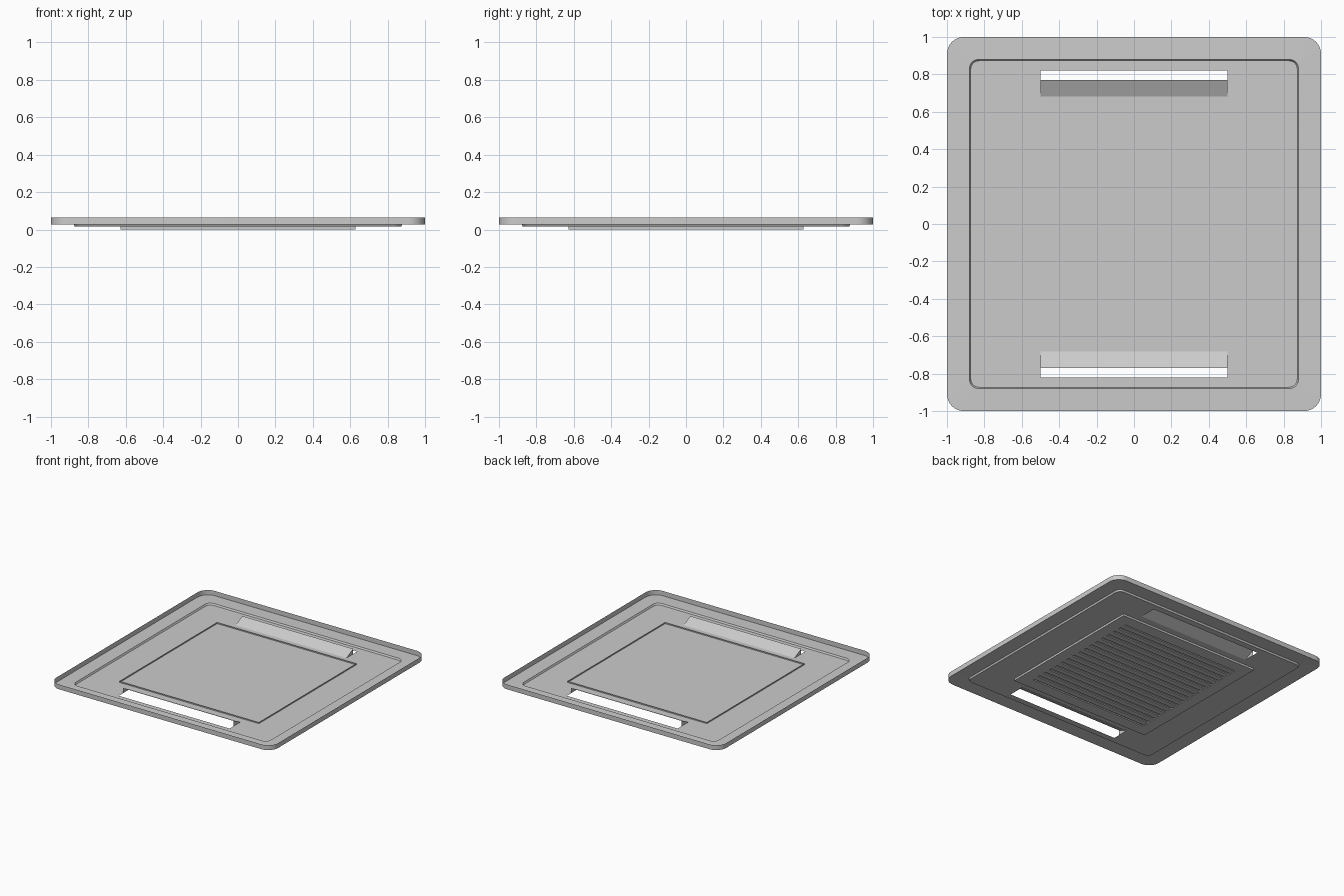
import bpy, bmesh, math

if "Cube" in bpy.data.objects:
    bpy.data.objects.remove(bpy.data.objects["Cube"])


def finish(bm, name, smooth=False):
    me = bpy.data.meshes.new(name)
    bm.to_mesh(me)
    bm.free()
    ob = bpy.data.objects.new(name, me)
    bpy.context.collection.objects.link(ob)
    if smooth:
        bpy.ops.object.select_all(action='DESELECT')
        ob.select_set(True)
        bpy.context.view_layer.objects.active = ob
        bpy.ops.object.shade_smooth_by_angle(angle=math.radians(30))
    return ob


def rounded_loop(bm, half, r, z, seg=8):
    verts = []
    for q, (sx, sy) in enumerate([(1, 1), (-1, 1), (-1, -1), (1, -1)]):
        for i in range(seg + 1):
            a = (q + i / seg) * math.pi / 2
            verts.append(bm.verts.new((sx * (half - r) + r * math.cos(a),
                                       sy * (half - r) + r * math.sin(a), z)))
    return verts


def rect_loop(bm, x0, x1, y0, y1, z):
    return [bm.verts.new((x, y, z)) for x, y in ((x0, y0), (x1, y0), (x1, y1), (x0, y1))]


def bridge(bm, a, b):
    n = len(a)
    for i in range(n):
        j = (i + 1) % n
        bm.faces.new((a[i], a[j], b[j], b[i]))


def edges_of(bm, loop):
    out = []
    for i, v in enumerate(loop):
        w = loop[(i + 1) % len(loop)]
        out.append(bm.edges.get((v, w)) or bm.edges.new((v, w)))
    return out


FLOOR = 0.016
SLOT_X, SLOT_IN, SLOT_OUT = 0.5, 0.683, 0.822

# open tray: outer wall, ring, step, floor with two outlet slots
bm = bmesh.new()
loops = [rounded_loop(bm, *p) for p in ((1.0, 0.09, 0.065), (1.0, 0.09, 0.026),
                                        (0.88, 0.05, 0.029), (0.873, 0.045, FLOOR))]
for a, b in zip(loops, loops[1:]):
    bridge(bm, a, b)
edges = edges_of(bm, loops[-1])
for y0, y1 in ((SLOT_IN, SLOT_OUT), (-SLOT_OUT, -SLOT_IN)):
    edges += edges_of(bm, rect_loop(bm, -SLOT_X, SLOT_X, y0, y1, FLOOR))
bmesh.ops.triangle_fill(bm, use_beauty=True, use_dissolve=False, edges=edges, normal=(0, 0, 1))
bmesh.ops.recalc_face_normals(bm, faces=bm.faces)
finish(bm, "panel_tray", True)

# sloping air guides with triangular ends, one per slot
for s, name in ((1, "air_guide_back"), (-1, "air_guide_front")):
    bm = bmesh.new()
    ends = []
    for x in (-SLOT_X, SLOT_X):
        ends.append([bm.verts.new((x, s * y, z)) for y, z in
                     ((SLOT_IN, FLOOR), (0.77, 0.058), (0.77, FLOOR))])
    (a0, a1, a2), (b0, b1, b2) = ends
    bm.faces.new((a0, b0, b1, a1))
    bm.faces.new((a0, a1, a2))
    bm.faces.new((b0, b2, b1))
    finish(bm, name)

# intake grille: thin upright rim, flat border, recessed bed
P, G, BED = 0.628, 0.53, 0.009
bm = bmesh.new()
loops = [rect_loop(bm, -h, h, -h, h, z) for h, z in
         ((P, 0.026), (P, 0.0), (G, 0.0), (G, BED))]
for a, b in zip(loops, loops[1:]):
    bridge(bm, a, b)
bm.faces.new(loops[-1])
finish(bm, "intake_grille")

# grille slats running along x
bm = bmesh.new()
N = 16
pitch = 2 * G / N
for i in range(N):
    y = -G + pitch * (i + 0.5)
    w = pitch * 0.32
    top = rect_loop(bm, -G, G, y - w, y + w, BED)
    low = rect_loop(bm, -G, G, y - w, y + w, 0.001)
    bridge(bm, top, low)
    bm.faces.new(low)
bmesh.ops.recalc_face_normals(bm, faces=bm.faces)
finish(bm, "grille_slats")
